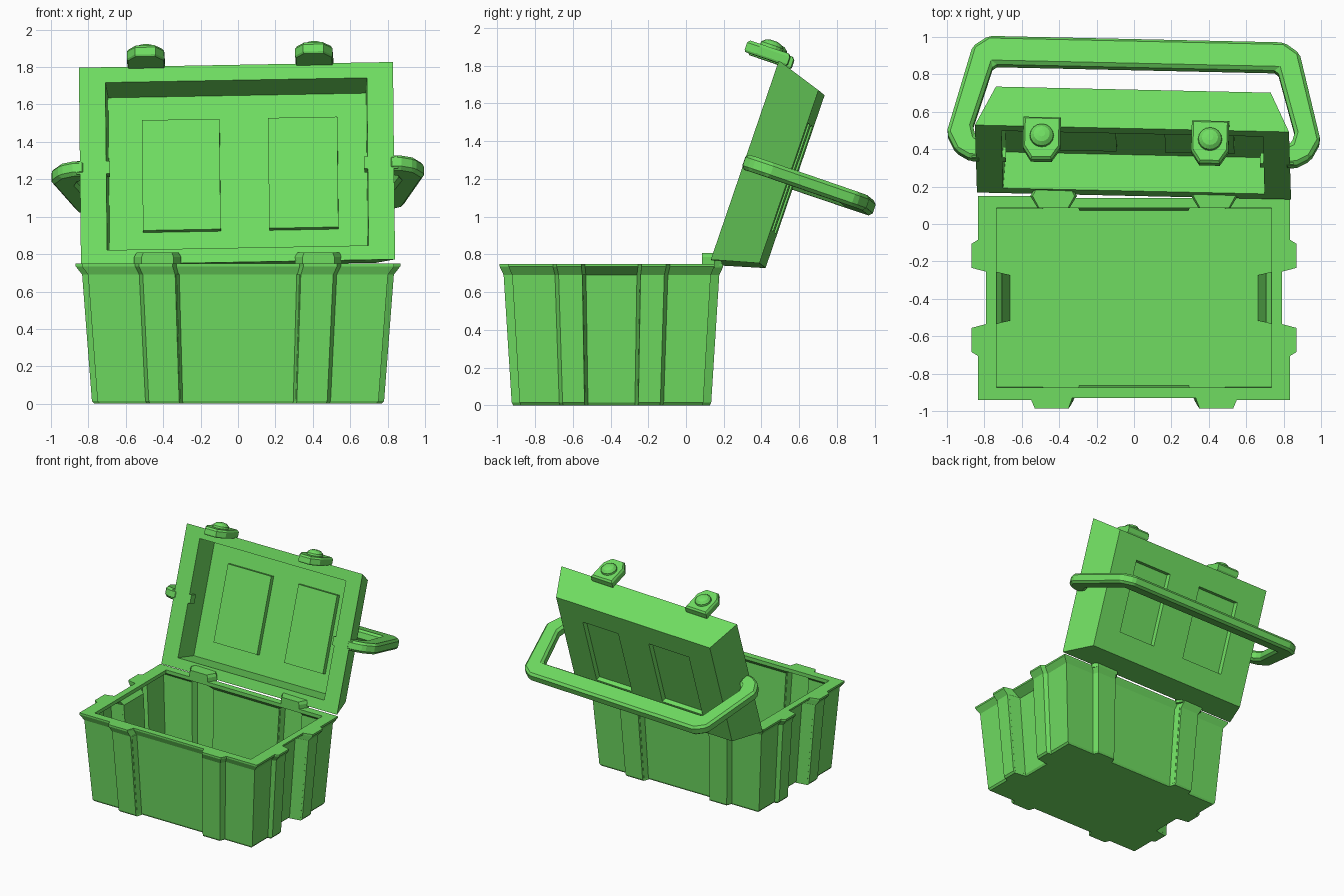
import bpy, bmesh, math
from mathutils import Vector

if "Cube" in bpy.data.objects:
    bpy.data.objects.remove(bpy.data.objects["Cube"])

green = bpy.data.materials.new("green_plastic")
green.diffuse_color = (0.16, 0.72, 0.12, 1)
green.use_nodes = True
green.node_tree.nodes["Principled BSDF"].inputs["Base Color"].default_value = green.diffuse_color


def loft(name, rings, bevel=0.0):
    """Skin a stack of equal-length rings and cap both ends."""
    bm = bmesh.new()
    loops = [[bm.verts.new(p) for p in r] for r in rings]
    n = len(rings[0])
    for a, b in zip(loops, loops[1:]):
        for i in range(n):
            j = (i + 1) % n
            bm.faces.new((a[i], a[j], b[j], b[i]))
    bm.faces.new(loops[0][::-1])
    bm.faces.new(loops[-1])
    bmesh.ops.recalc_face_normals(bm, faces=bm.faces)
    me = bpy.data.meshes.new(name)
    bm.to_mesh(me)
    bm.free()
    me.materials.append(green)
    ob = bpy.data.objects.new(name, me)
    bpy.context.collection.objects.link(ob)
    if bevel:
        mod = ob.modifiers.new("bevel", 'BEVEL')
        mod.width = bevel
        mod.segments = 1
    return ob


def cut(target, cutter):
    mod = target.modifiers.new("cut", 'BOOLEAN')
    mod.operation = 'DIFFERENCE'
    mod.solver = 'EXACT'
    mod.object = cutter
    bpy.context.view_layer.objects.active = target
    bpy.ops.object.modifier_apply(modifier=mod.name)
    bpy.data.objects.remove(cutter)


# ---- Tub: ribbed outline lofted up the outside, over the rim, down the inside
CY = -0.395


def tub_ring(z, sx, sy, mid=0.75, clamp=None):
    q = [(0.33, 0.535), (0.35, 0.592), (0.53, 0.592), (0.55, 0.545), (0.835, 0.545),
         (0.835, 0.31), (0.868, 0.29), (0.868, 0.16), (mid, 0.14)]
    pts = q + [(x, -y) for x, y in q[::-1]]
    pts += [(-x, -y) for x, y in pts]
    ring = []
    for x, y in pts:
        x, y = x * sx, y * sy
        if clamp:
            x = max(-clamp[0], min(clamp[0], x))
            y = max(-clamp[1], min(clamp[1], y))
        ring.append((x, y + CY, z))
    return ring


loft("tub", [
    tub_ring(0, 0.885, 0.88), tub_ring(0.015, 0.90, 0.893), tub_ring(0.69, 0.96, 0.965),
    tub_ring(0.735, 1, 1, 0.79), tub_ring(0.75, 1, 1, 0.79),
    tub_ring(0.75, 1, 1, 0.79, (0.735, 0.48)), tub_ring(0.72, 1, 1, 0.79, (0.735, 0.48)),
    tub_ring(0.69, 0.94, 0.945), tub_ring(0.02, 0.885, 0.875)])

# ---- Hinge blocks on the back rim
for side, cx in (("left", -0.43), ("right", 0.43)):
    def hinge_ring(z, k):
        return [(cx + x * k, y, z) for x, y in
                ((-0.10, 0.19), (0.10, 0.19), (0.125, 0.15), (0.085, 0.085),
                 (-0.085, 0.085), (-0.125, 0.15))]
    loft("hinge_" + side, [hinge_ring(0.73, 1), hinge_ring(0.785, 1), hinge_ring(0.808, 0.9)])

# ---- Lid frame: X across, U from hinge to free edge, V outward; slightly skewed
X = Vector((1, -0.022, 0.018)).normalized()
U = Vector((0, 0.323, 0.946))
U = (U - X * U.dot(X)).normalized()
V = -X.cross(U)
HINGE = Vector((0, 0.15, 0.757))


def at(x, u, v):
    return HINGE + X * x + U * u + V * v


def rect(x0, x1, u0, u1, v):
    return [at(x0, u0, v), at(x1, u0, v), at(x1, u1, v), at(x0, u1, v)]


# Lid shell, hollowed, with two outside recesses that stand proud inside
lid = loft("lid", [rect(-0.84, 0.84, 0, 1.115, 0), rect(-0.735, 0.735, 0.067, 1.035, 0.247)])
cut(lid, loft("cutter", [rect(-0.70, 0.70, 0.08, 1.03, -0.02),
                         rect(-0.69, 0.69, 0.095, 1.01, 0.20)]))
for side, x0, x1 in (("left", -0.51, -0.095), ("right", 0.165, 0.535)):
    cut(lid, loft("cutter", [rect(x0 + .02, x1 - .02, 0.26, 0.85, 0.21),
                             rect(x0 + .01, x1 - .01, 0.25, 0.86, 0.30)]))
    loft("inner_panel_" + side, [rect(x0, x1, 0.245, 0.868, 0.165),
                                 rect(x0, x1, 0.245, 0.868, 0.205)])

# ---- Carry handle: flat bail swung out from the lid sides
half_out = [(0.81, -0.005), (0.88, 0), (0.95, 0.04), (1.0, 0.14), (0.875, 0.63), (0.79, 0.69)]
half_in = [(0.76, 0.53), (0.86, 0.18), (0.845, 0.12), (0.81, 0.10)]
outline = half_out + [(-x, v) for x, v in half_out[::-1]]
outline += [(-x, v) for x, v in half_in[::-1]] + half_in
loft("carry_handle", [[at(x, u, v) for x, v in outline] for u in (0.508, 0.592)], bevel=0.018)

# Pivot pegs through the lid walls
for side, s in (("left", -1), ("right", 1)):
    x0, x1 = sorted((s * 0.68, s * 0.86))
    loft("pivot_peg_" + side, [rect(x0, x1, 0.515, 0.585, 0.0), rect(x0, x1, 0.515, 0.585, 0.06)])

# ---- Latches above the free edge: chamfered tab with a domed button
tab = [(-0.1, 0.04), (0.1, 0.04), (0.1, -0.13), (0.055, -0.2), (-0.055, -0.2), (-0.1, -0.13)]
for side, cx in (("left", -0.48), ("right", 0.42)):
    def tab_ring(u, k):
        return [at(cx + x * k, u, -0.08 + (v + 0.08) * k) for x, v in tab]
    loft("latch_tab_" + side, [tab_ring(1.105, 0.95), tab_ring(1.115, 1),
                               tab_ring(1.155, 1), tab_ring(1.17, 0.9)])

    def dome_ring(u, r):
        return [at(cx + r * math.cos(i * math.tau / 16), u, -0.07 + r * math.sin(i * math.tau / 16))
                for i in range(16)]
    loft("latch_button_" + side, [dome_ring(1.16, 0.066), dome_ring(1.185, 0.062),
                                  dome_ring(1.203, 0.043), dome_ring(1.21, 0.018)])
